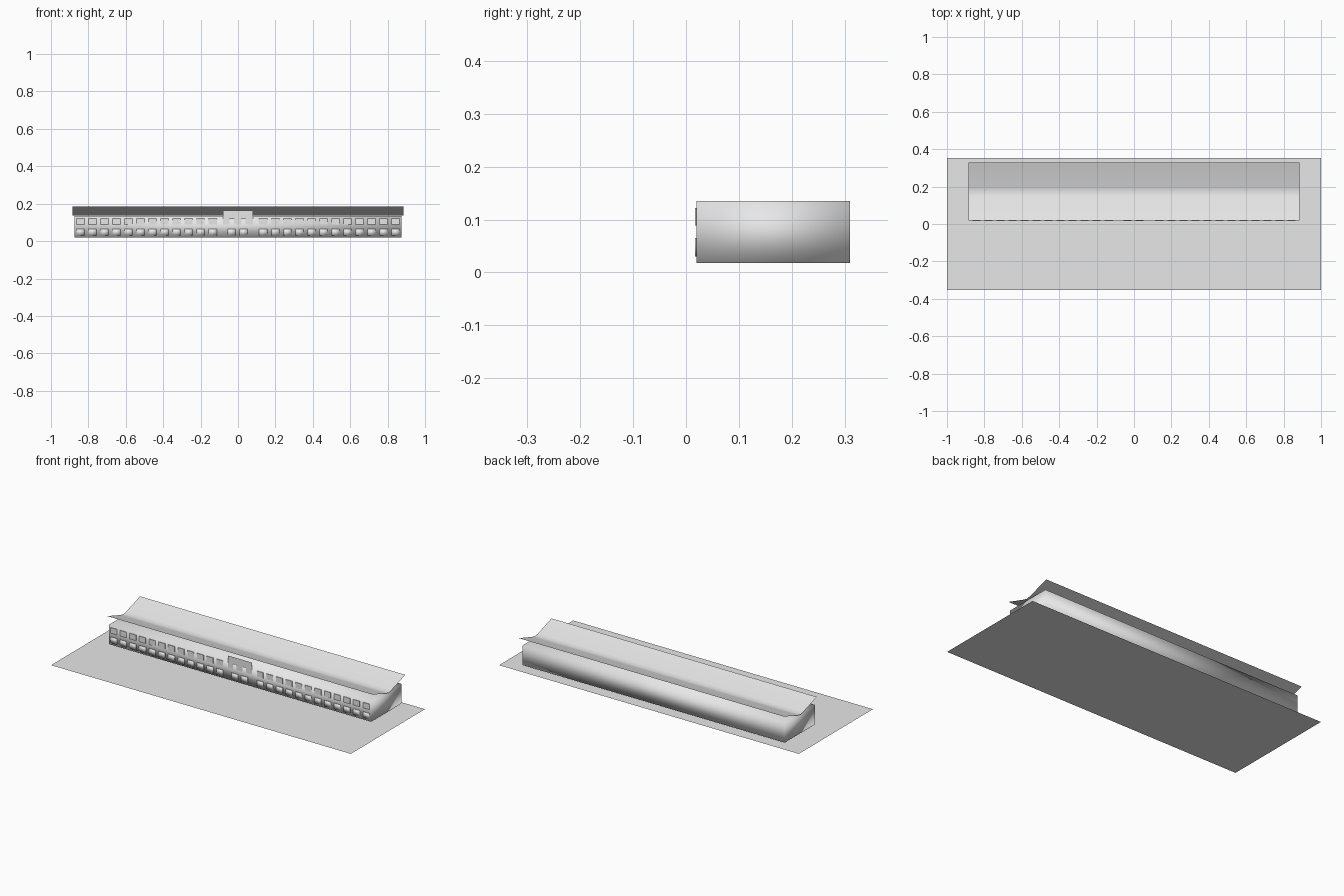
import bpy

if "Cube" in bpy.data.objects:
    bpy.data.objects.remove(bpy.data.objects["Cube"])

gray = bpy.data.materials.new("light_gray")
gray.diffuse_color = (0.8, 0.8, 0.8, 1)
gray.use_nodes = True
gray.node_tree.nodes["Principled BSDF"].inputs["Base Color"].default_value = gray.diffuse_color


def make(name, verts, faces, smooth=False):
    me = bpy.data.meshes.new(name)
    me.from_pydata(verts, [], faces)
    me.materials.append(gray)
    for p in me.polygons:
        p.use_smooth = smooth
    ob = bpy.data.objects.new(name, me)
    bpy.context.collection.objects.link(ob)
    return ob


def sheet(name, hx, y0, y1, z):
    return make(name, [(-hx, y0, z), (hx, y0, z), (hx, y1, z), (-hx, y1, z)], [(0, 1, 2, 3)])


BOX = [(0, 3, 2, 1), (4, 5, 6, 7), (0, 1, 5, 4), (1, 2, 6, 5), (2, 3, 7, 6), (3, 0, 4, 7)]


def boxes(name, centers, width, y0, y1, z0, z1, smooth):
    verts, faces = [], []
    for c in centers:
        n = len(verts)
        a, b = c - width / 2, c + width / 2
        for z in (z0, z1):
            verts += [(a, y0, z), (b, y0, z), (b, y1, z), (a, y1, z)]
        faces += [tuple(i + n for i in f) for f in BOX]
    return make(name, verts, faces, smooth)


# Site and building footprint
sheet("ground", 1.0, -0.353, 0.353, 0.0)
sheet("floor_slab", 0.875, 0.02, 0.31, 0.0025)

# Long main block, softly shaded
boxes("walls", [0], 1.75, 0.02, 0.31, 0.018, 0.135, True)

# Thin butterfly roof with a rounded valley
profile = [(0.018, 0.185), (0.145, 0.143), (0.172, 0.137), (0.199, 0.143), (0.33, 0.185)]
verts = [(x, y, z) for y, z in profile for x in (-0.885, 0.885)]
make("butterfly_roof", verts, [(2 * i, 2 * i + 1, 2 * i + 3, 2 * i + 2) for i in range(4)], True)

# Window rows, mirrored about the entrance
cols = [s * (0.135 + 0.0643 * i) for s in (-1, 1) for i in range(12)]
boxes("upper_windows", cols, 0.043, 0.017, 0.021, 0.089, 0.122, False)
boxes("lower_windows", cols + [-0.035, 0.03], 0.043, 0.017, 0.021, 0.030, 0.065, True)

# Raised central panel with two notched openings
outline = [(-0.08, 0.09), (-0.045, 0.09), (-0.045, 0.12), (-0.022, 0.12), (-0.022, 0.09),
           (0.018, 0.09), (0.018, 0.12), (0.041, 0.12), (0.041, 0.09), (0.08, 0.09),
           (0.08, 0.163), (-0.08, 0.163)]
make("central_panel", [(x, 0.0175, z) for x, z in outline], [tuple(range(len(outline)))])
